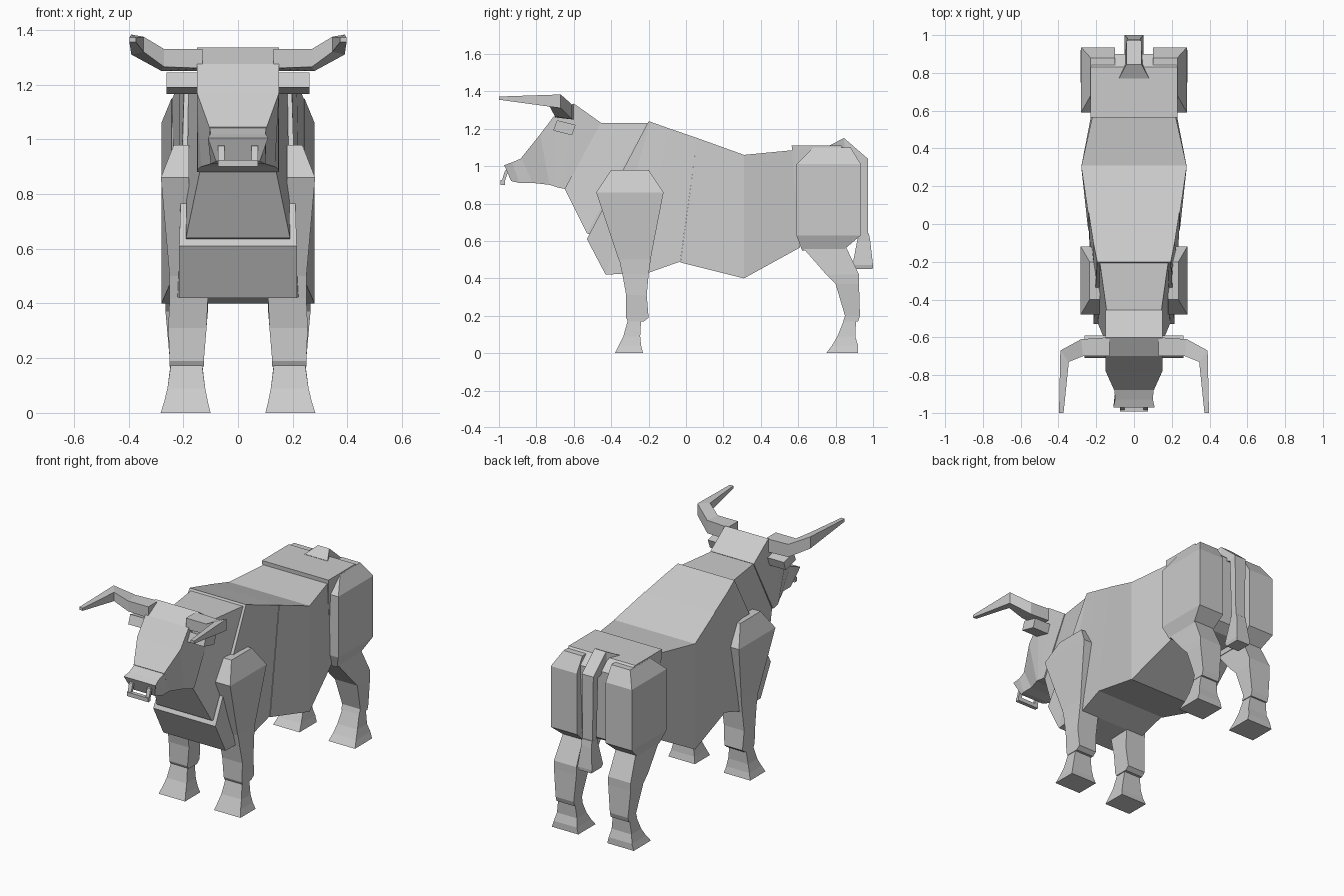
import bpy, bmesh
from mathutils import Vector

grey = bpy.data.materials.new("grey")
grey.diffuse_color = (0.6, 0.6, 0.6, 1)


def skin(name, rings, mirror=False):
    """Join a row of four-point rings into a closed flat-faced solid."""
    bm = bmesh.new()
    loops = [[bm.verts.new(p) for p in ring] for ring in rings]
    for a, b in zip(loops, loops[1:]):
        for i in range(4):
            j = (i + 1) % 4
            bm.faces.new((a[i], a[j], b[j], b[i]))
    bm.faces.new(loops[0])
    bm.faces.new(loops[-1])
    bmesh.ops.recalc_face_normals(bm, faces=bm.faces)
    mesh = bpy.data.meshes.new(name)
    bm.to_mesh(mesh)
    bm.free()
    mesh.materials.append(grey)
    ob = bpy.data.objects.new(name, mesh)
    bpy.context.collection.objects.link(ob)
    if mirror:
        ob.modifiers.new("mirror", 'MIRROR')
    return ob


def body(name, sections):
    """Sections: top y, top z, bottom y, bottom z, top half width, bottom half width."""
    return skin(name, [[(-t, yt, zt), (t, yt, zt), (b, yb, zb), (-b, yb, zb)]
                       for yt, zt, yb, zb, t, b in sections])


def stack(name, levels, mirror=True):
    """Levels: z, y front, y back, x inner, x outer."""
    return skin(name, [[(x0, y0, z), (x1, y0, z), (x1, y1, z), (x0, y1, z)]
                       for z, y0, y1, x0, x1 in levels], mirror)


def box(name, lo, hi, mirror=False):
    return stack(name, [(z, lo[1], hi[1], lo[0], hi[0]) for z in (lo[2], hi[2])], mirror)


# torso, from chest to rump
body("chest", [(-0.20, 1.24, -0.53, 0.61, 0.195, 0.215),
               (-0.19, 1.237, -0.43, 0.42, 0.197, 0.215),
               (-0.10, 1.205, -0.20, 0.43, 0.215, 0.23),
               (0.06, 1.15, -0.03, 0.49, 0.24, 0.24)])
body("belly", [(0.06, 1.15, -0.03, 0.485, 0.243, 0.243),
               (0.31, 1.06, 0.31, 0.40, 0.28, 0.28)])
body("flank", [(0.31, 1.06, 0.31, 0.40, 0.278, 0.278),
               (0.57, 1.085, 0.61, 0.565, 0.22, 0.22)])
body("rump", [(0.565, 1.11, 0.60, 0.58, 0.23, 0.21),
              (0.83, 1.11, 0.82, 0.58, 0.23, 0.21),
              (0.90, 1.05, 0.88, 0.62, 0.20, 0.18)])
body("neck", [(-0.46, 1.23, -0.65, 0.88, 0.145, 0.14),
              (-0.21, 1.23, -0.53, 0.64, 0.18, 0.19),
              (-0.16, 1.20, -0.45, 0.62, 0.18, 0.19)])

# head with short muzzle
body("head", [(-0.455, 1.232, -0.645, 0.88, 0.15, 0.15),
              (-0.60, 1.335, -0.67, 0.882, 0.15, 0.15),
              (-0.70, 1.275, -0.70, 0.89, 0.15, 0.148),
              (-0.78, 1.17, -0.73, 0.90, 0.15, 0.135),
              (-0.88, 1.045, -0.82, 0.91, 0.105, 0.10)])
body("muzzle", [(-0.86, 1.05, -0.80, 0.91, 0.105, 0.10),
                (-0.93, 1.02, -0.89, 0.91, 0.10, 0.10),
                (-0.972, 1.005, -0.935, 0.92, 0.11, 0.08)])
# nose ring
for side in (-1, 1):
    body_x = 0.062 * side
    skin("ring_side", [[(body_x - 0.012, y, z), (body_x + 0.012, y, z),
                        (body_x + 0.012, y + 0.02, z + 0.008),
                        (body_x - 0.012, y + 0.02, z + 0.008)]
                       for y, z in ((-0.968, 0.975), (-0.99, 0.905))])
box("ring_bottom", (-0.074, -0.992, 0.90), (0.074, -0.968, 0.925))

# ears and horns
skin("ear", [[(x, -0.69, 1.245), (x, -0.59, 1.22), (x, -0.61, 1.165), (x, -0.71, 1.19)]
             for x in (0.13, 0.262)], True)
skin("horn", [
    [(0.13, -0.60, 1.33), (0.13, -0.70, 1.33), (0.13, -0.70, 1.26), (0.13, -0.60, 1.25)],
    [(0.28, -0.61, 1.33), (0.27, -0.70, 1.33), (0.27, -0.70, 1.265), (0.28, -0.61, 1.25)],
    [(0.39, -0.67, 1.383), (0.345, -0.73, 1.375), (0.345, -0.73, 1.32), (0.39, -0.67, 1.31)],
    [(0.397, -1.0, 1.372), (0.373, -1.0, 1.372), (0.373, -1.0, 1.355), (0.397, -1.0, 1.355)],
], True)

# front limbs
stack("shoulder", [(0.50, -0.36, -0.19, 0.17, 0.25),
                   (0.86, -0.48, -0.12, 0.18, 0.282),
                   (0.98, -0.40, -0.20, 0.18, 0.235)])
stack("front_leg", [(0.56, -0.37, -0.18, 0.12, 0.25), (0.42, -0.34, -0.20, 0.11, 0.25),
                    (0.31, -0.32, -0.21, 0.115, 0.255), (0.19, -0.32, -0.20, 0.125, 0.25),
                    (0.17, -0.31, -0.225, 0.125, 0.25)])
stack("front_hoof", [(0.18, -0.31, -0.24, 0.132, 0.245), (0.09, -0.335, -0.245, 0.12, 0.258),
                     (0.04, -0.36, -0.24, 0.11, 0.27), (0.0, -0.38, -0.23, 0.10, 0.283)])

# hind limbs
stack("thigh", [(0.55, 0.62, 0.84, 0.11, 0.25), (0.63, 0.59, 0.935, 0.10, 0.28),
                (1.01, 0.59, 0.935, 0.10, 0.28), (1.10, 0.68, 0.88, 0.10, 0.23)])
stack("hind_leg", [(0.58, 0.61, 0.85, 0.115, 0.25), (0.42, 0.75, 0.925, 0.11, 0.265),
                   (0.37, 0.80, 0.925, 0.11, 0.265), (0.20, 0.85, 0.93, 0.125, 0.25),
                   (0.17, 0.84, 0.92, 0.125, 0.25)])
stack("hind_hoof", [(0.19, 0.85, 0.91, 0.132, 0.245), (0.09, 0.81, 0.905, 0.12, 0.258),
                    (0.04, 0.78, 0.92, 0.11, 0.27), (0.0, 0.75, 0.92, 0.10, 0.283)])

# tail with root and tuft
body("tail", [(0.77, 1.112, 0.79, 1.05, 0.08, 0.08),
              (0.845, 1.15, 0.85, 1.05, 0.04, 0.05),
              (0.972, 1.04, 0.925, 1.02, 0.04, 0.04),
              (0.972, 0.63, 0.932, 0.63, 0.034, 0.034)])
stack("tail_tuft", [(0.64, 0.925, 0.978, -0.035, 0.035), (0.60, 0.915, 0.985, -0.035, 0.035),
                    (0.47, 0.89, 1.0, -0.05, 0.05), (0.45, 0.90, 0.998, -0.045, 0.045)], False)
